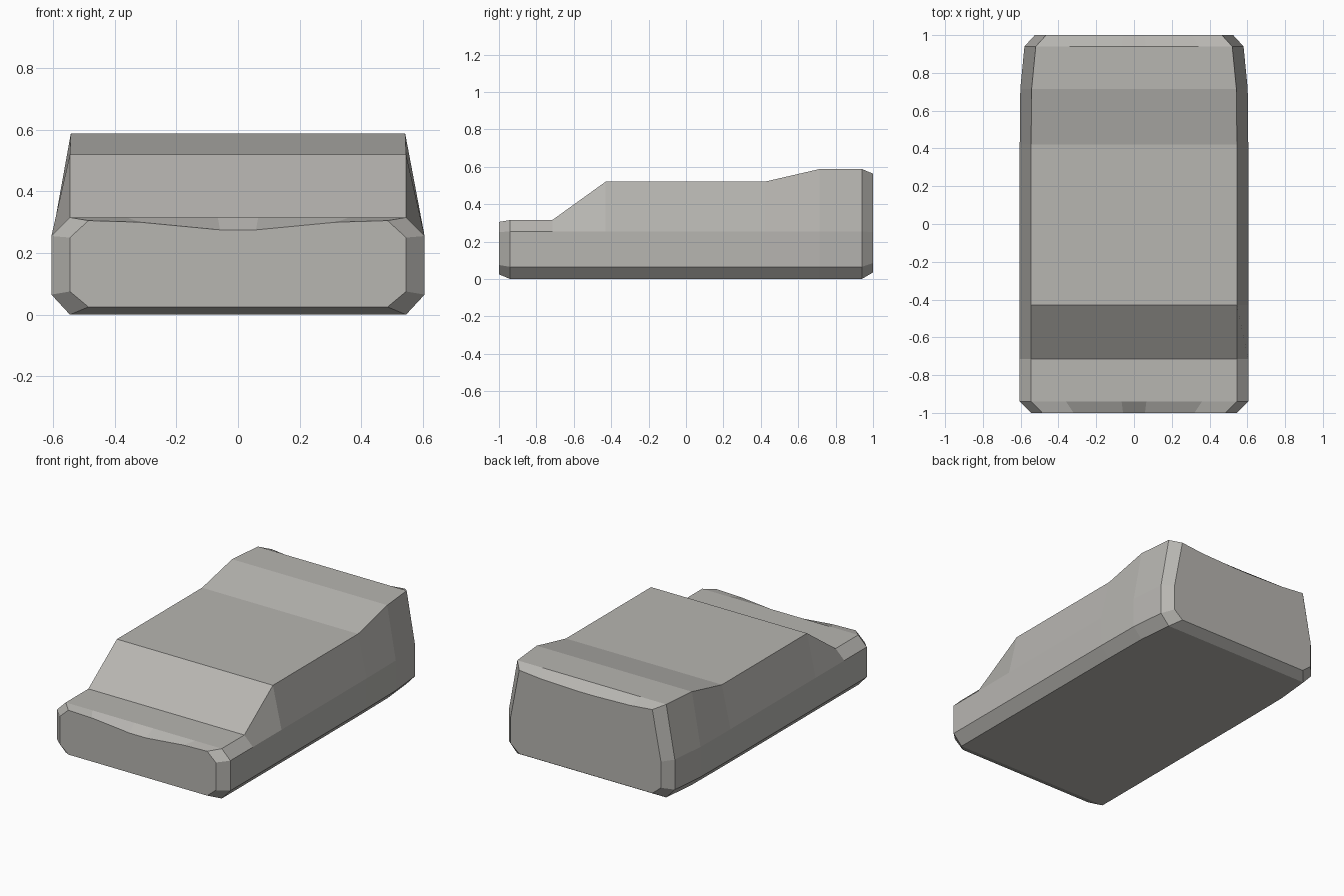
import bpy, bmesh

if "Cube" in bpy.data.objects:
    bpy.data.objects.remove(bpy.data.objects["Cube"])


def half_section(y, outer, inner, z_low, z_sill, z_belt, top):
    """Right half of a cross-section, from bottom edge up to the roof centre."""
    pts = [(inner, z_low), (outer, z_sill), (outer, z_belt), (inner, top[0])]
    pts += [(inner * 0.66, top[1]), (inner * 0.12, top[2])]
    return [(x, y, z) for x, z in pts]


def flat(z):
    return (z, z, z)


# Cross-sections from nose to tail
sections = [
    half_section(-1.00, 0.545, 0.485, 0.025, 0.075, 0.25, (0.305, 0.30, 0.275)),
    half_section(-0.94, 0.605, 0.545, 0, 0.065, 0.255, flat(0.315)),
    half_section(-0.715, 0.605, 0.545, 0, 0.065, 0.255, flat(0.315)),
    half_section(-0.43, 0.605, 0.545, 0, 0.065, 0.255, flat(0.52)),
    half_section(0.42, 0.605, 0.545, 0, 0.065, 0.255, flat(0.52)),
    half_section(0.715, 0.602, 0.542, 0, 0.065, 0.255, flat(0.588)),
    half_section(0.94, 0.58, 0.52, 0, 0.065, 0.255, flat(0.588)),
    half_section(1.00, 0.525, 0.465, 0.035, 0.085, 0.25, (0.563, 0.548, 0.54)),
]

# Vehicle body: loft through the mirrored sections and cap both ends
bm = bmesh.new()
rings = []
for half in sections:
    ring = half + [(-x, y, z) for x, y, z in reversed(half)]
    rings.append([bm.verts.new(p) for p in ring])
for a, b in zip(rings, rings[1:]):
    n = len(a)
    for i in range(n):
        j = (i + 1) % n
        bm.faces.new((a[i], a[j], b[j], b[i]))
bm.faces.new(rings[0])
bm.faces.new(rings[-1])
bmesh.ops.recalc_face_normals(bm, faces=bm.faces)

mesh = bpy.data.meshes.new("vehicle_body")
bm.to_mesh(mesh)
bm.free()

# Dark warm grey paint
paint = bpy.data.materials.new("body_grey")
paint.diffuse_color = (0.475, 0.465, 0.44, 1)
paint.use_nodes = True
paint.node_tree.nodes["Principled BSDF"].inputs["Base Color"].default_value = paint.diffuse_color
mesh.materials.append(paint)
bpy.context.collection.objects.link(bpy.data.objects.new("vehicle_body", mesh))
